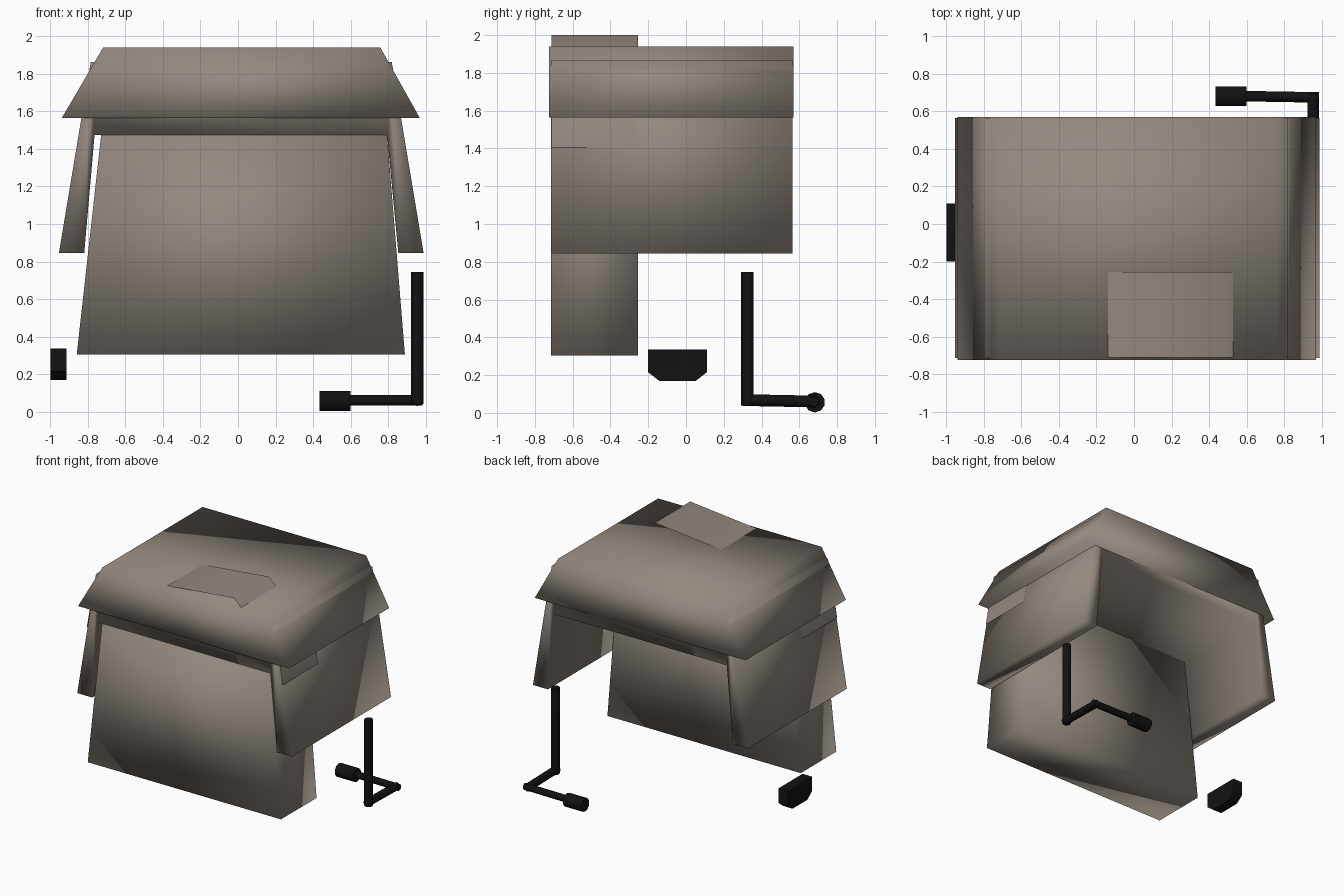
import bpy, bmesh, math
from mathutils import Vector

if "Cube" in bpy.data.objects:
    bpy.data.objects.remove(bpy.data.objects["Cube"])


def material(name, rgb):
    m = bpy.data.materials.new(name)
    m.diffuse_color = (*rgb, 1)
    m.use_nodes = True
    m.node_tree.nodes["Principled BSDF"].inputs["Base Color"].default_value = m.diffuse_color
    return m


CLOTH = material("taupe canvas", (0.29, 0.25, 0.215))
BLACK = material("black metal", (0.006, 0.006, 0.006))


def finish(bm, name, mat, smooth):
    bmesh.ops.recalc_face_normals(bm, faces=bm.faces)
    me = bpy.data.meshes.new(name)
    bm.to_mesh(me)
    bm.free()
    me.materials.append(mat)
    for p in me.polygons:
        p.use_smooth = smooth
    ob = bpy.data.objects.new(name, me)
    bpy.context.collection.objects.link(ob)
    return ob


def prism(name, profile, y0, y1, mat, smooth=True, closed=True):
    """Extrude an xz profile along y; open profiles become a thin sheet."""
    bm = bmesh.new()
    a = [bm.verts.new((x, y0, z)) for x, z in profile]
    b = [bm.verts.new((x, y1, z)) for x, z in profile]
    n = len(profile)
    for i in range(n if closed else n - 1):
        j = (i + 1) % n
        bm.faces.new((a[i], a[j], b[j], b[i]))
    if closed:
        bm.faces.new(a)
        bm.faces.new(b[::-1])
    return finish(bm, name, mat, smooth)


def rod(name, p, q, r, mat, sides=8):
    """Cylinder between two points."""
    p, q = Vector(p), Vector(q)
    bm = bmesh.new()
    bmesh.ops.create_cone(bm, cap_ends=True, segments=sides, radius1=r,
                          radius2=r, depth=(q - p).length)
    rot = (q - p).to_track_quat('Z', 'Y').to_matrix().to_4x4()
    rot.translation = (p + q) / 2
    bmesh.ops.transform(bm, matrix=rot, verts=bm.verts)
    ob = finish(bm, name, mat, False)
    bpy.context.view_layer.objects.active = ob
    ob.select_set(True)
    bpy.ops.object.shade_smooth_by_angle(angle=math.radians(50))
    ob.select_set(False)
    return ob


# Top cover with sloping sides
prism("roof_cover", [(-0.94, 1.565), (0.97, 1.565), (0.76, 1.94), (-0.72, 1.94)],
      -0.725, 0.57, CLOTH)

# Thick inverted U with two hanging flaps
prism("canopy_flaps", [(-0.955, 0.845), (-0.82, 0.845), (-0.765, 1.475), (0.795, 1.475),
                       (0.855, 0.845), (0.99, 0.845), (0.82, 1.865), (-0.785, 1.865)],
      -0.715, 0.565, CLOTH)

# Tapered block between the flaps
prism("front_block", [(-0.86, 0.305), (0.89, 0.305), (0.795, 1.475), (-0.73, 1.475)],
      -0.715, -0.255, CLOTH)

# Thin strap over the canopy, breaking through the roof off-centre
prism("over_strap", [(-0.870, 1.405), (-0.842, 1.57), (-0.72, 1.88), (-0.12, 1.942),
                     (0.46, 2.0), (0.80, 1.70), (0.877, 1.57), (0.904, 1.405)],
      -0.712, -0.255, CLOTH, closed=False)

# Crank: upright, arm, handle shaft and grip
rod("crank_upright", (0.955, 0.325, 0.04), (0.955, 0.325, 0.745), 0.033, BLACK)
rod("crank_arm", (0.955, 0.30, 0.068), (0.955, 0.69, 0.06), 0.031, BLACK)
rod("crank_shaft", (0.985, 0.675, 0.06), (0.59, 0.682, 0.06), 0.028, BLACK)
rod("crank_grip", (0.60, 0.682, 0.056), (0.435, 0.682, 0.056), 0.054, BLACK, 10)

# Small bevelled box on the left side
step = bmesh.new()
outline = [(-0.20, 0.335), (-0.20, 0.215), (-0.14, 0.168), (0.05, 0.168),
           (0.11, 0.215), (0.11, 0.335)]
face = step.faces.new([step.verts.new((-1.0, y, z)) for y, z in outline])
out = bmesh.ops.extrude_face_region(step, geom=[face])["geom"]
bmesh.ops.translate(step, vec=(0.085, 0, 0),
                    verts=[v for v in out if isinstance(v, bmesh.types.BMVert)])
finish(step, "side_box", BLACK, False)
